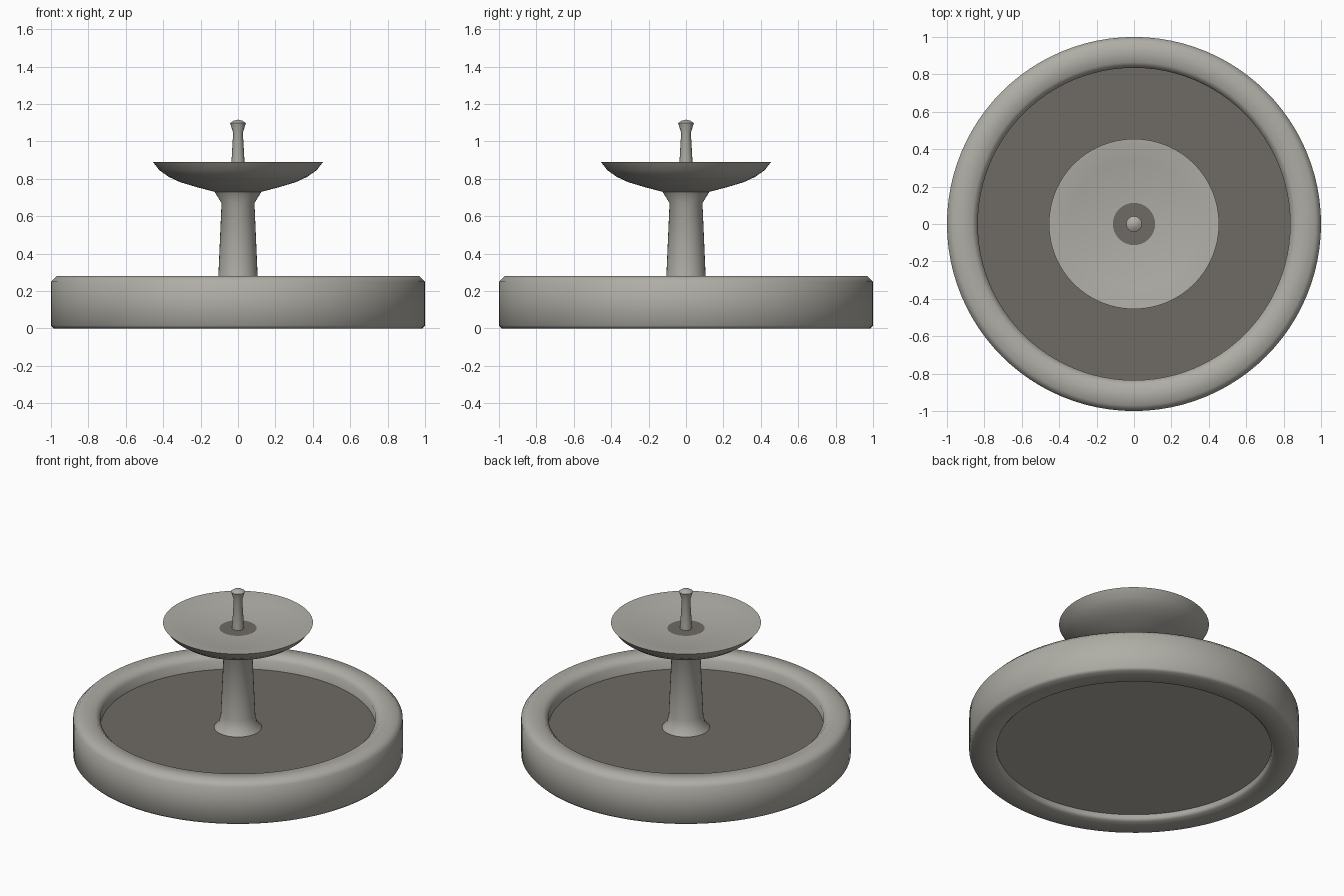
import bpy, bmesh, math

if "Cube" in bpy.data.objects:
    bpy.data.objects.remove(bpy.data.objects["Cube"])


def make_material(name, rgb):
    m = bpy.data.materials.new(name)
    m.diffuse_color = (*rgb, 1)
    m.use_nodes = True
    m.node_tree.nodes["Principled BSDF"].inputs["Base Color"].default_value = m.diffuse_color
    return m


STONE = make_material("warm grey stone", (0.43, 0.42, 0.38))
WATER = make_material("dark still water", (0.158, 0.143, 0.129))


def lathe(name, profile, mat, sides=64, closed=False, angle=50):
    """Spin (radius, height) points about z; radius 0 becomes a pole."""
    bm = bmesh.new()
    rings = []
    for r, z in profile:
        if r == 0:
            rings.append([bm.verts.new((0, 0, z))] * sides)
        else:
            rings.append([bm.verts.new((r * math.cos(2 * math.pi * i / sides),
                                        r * math.sin(2 * math.pi * i / sides), z))
                          for i in range(sides)])
    pairs = list(zip(rings, rings[1:]))
    if closed:
        pairs.append((rings[-1], rings[0]))
    for a, b in pairs:
        for i in range(sides):
            j = (i + 1) % sides
            corners = list(dict.fromkeys((a[i], a[j], b[j], b[i])))
            if len(corners) > 2:
                bm.faces.new(corners)
    bmesh.ops.recalc_face_normals(bm, faces=bm.faces)
    mesh = bpy.data.meshes.new(name)
    bm.to_mesh(mesh)
    bm.free()
    mesh.materials.append(mat)
    ob = bpy.data.objects.new(name, mesh)
    bpy.context.collection.objects.link(ob)
    bpy.ops.object.select_all(action='DESELECT')
    ob.select_set(True)
    bpy.context.view_layer.objects.active = ob
    bpy.ops.object.shade_smooth_by_angle(angle=math.radians(angle))
    return ob


def disc(name, radius, z, mat, sides=64):
    """Flat upward-facing disc."""
    bpy.ops.mesh.primitive_circle_add(vertices=sides, radius=radius,
                                      fill_type='NGON', location=(0, 0, z))
    ob = bpy.context.object
    ob.name = name
    ob.data.materials.append(mat)
    return ob


# Lower pool: chamfered ring wall, floor slab and water
lathe("pool_wall", [(0.985, 0), (1, 0.015), (1, 0.25), (0.97, 0.28),
                    (0.865, 0.28), (0.835, 0.25), (0.835, 0.015), (0.85, 0)],
      STONE, sides=96, closed=True)
lathe("pool_floor", [(0, 0.04), (0.838, 0.04), (0.838, 0.08), (0, 0.08)],
      STONE, sides=96)
disc("pool_water", 0.838, 0.19, WATER, 96)

# Pedestal with a flared foot and collar
lathe("pedestal", [(0, 0.04), (0.195, 0.04), (0.19, 0.12), (0.145, 0.19),
                   (0.115, 0.225), (0.105, 0.28), (0.088, 0.67),
                   (0.125, 0.73), (0, 0.73)], STONE, sides=32)

# Upper bowl: curved underside, shallow dished top
lathe("upper_bowl", [(0, 0.728), (0.125, 0.73), (0.22, 0.755), (0.31, 0.782),
                     (0.37, 0.81), (0.42, 0.845), (0.455, 0.89),
                     (0.445, 0.89), (0.34, 0.872), (0.22, 0.858),
                     (0.112, 0.85), (0, 0.847)], STONE)
disc("bowl_water", 0.113, 0.8525, WATER, 32)

# Spout with a pointed bud
lathe("spout", [(0, 0.84), (0.037, 0.84), (0.035, 0.89), (0.026, 1.045),
                (0.042, 1.098), (0.022, 1.111), (0, 1.116)], STONE, sides=16)
